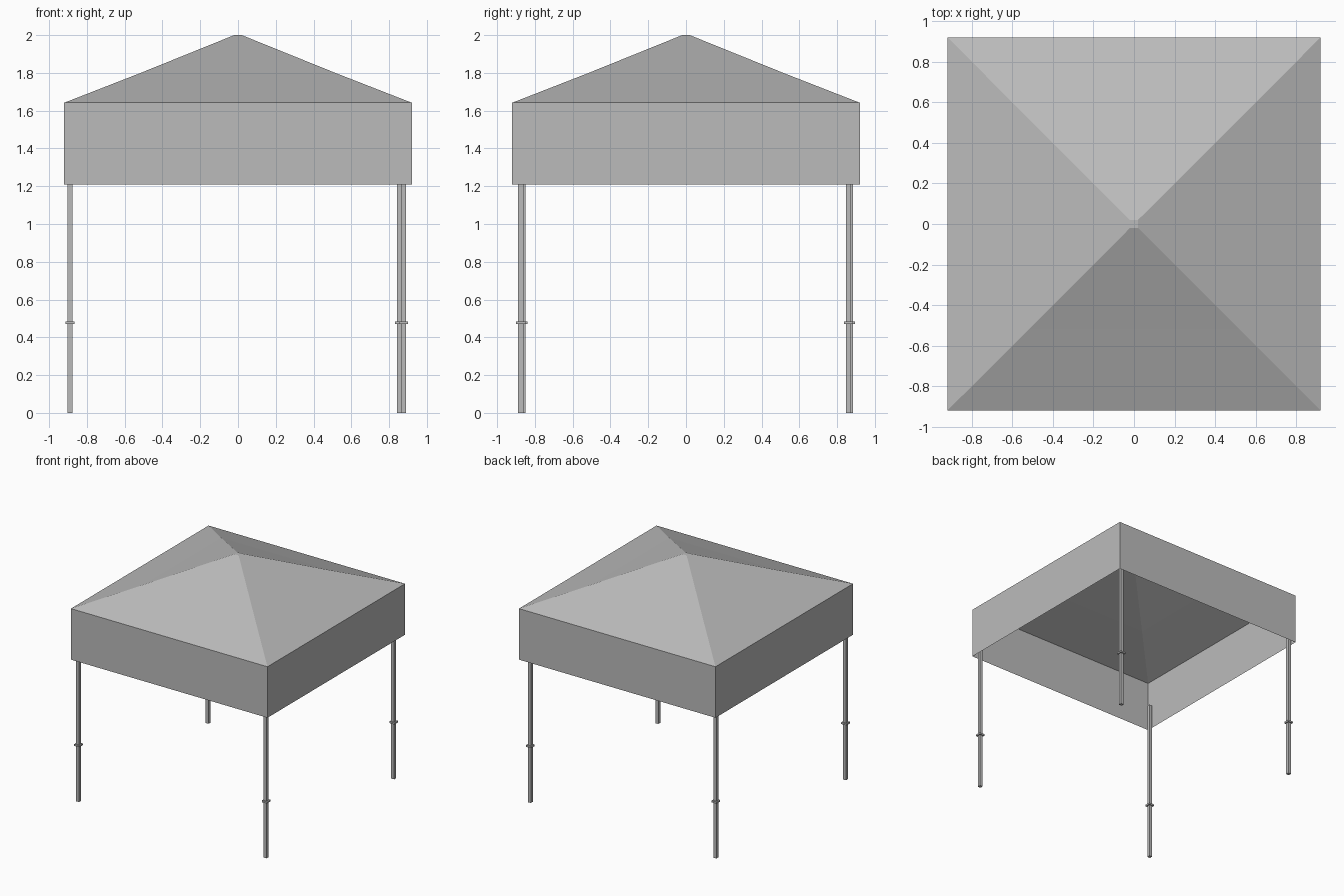
import bpy
import bmesh

cube = bpy.data.objects.get("Cube")
if cube:
    bpy.data.objects.remove(cube, do_unlink=True)

grey = bpy.data.materials.new("plain_grey")
grey.use_nodes = True
grey.diffuse_color = (0.5, 0.5, 0.5, 1)
grey.node_tree.nodes["Principled BSDF"].inputs["Base Color"].default_value = grey.diffuse_color


def add_object(name, bm):
    mesh = bpy.data.meshes.new(name)
    bm.to_mesh(mesh)
    bm.free()
    mesh.materials.append(grey)
    obj = bpy.data.objects.new(name, mesh)
    bpy.context.collection.objects.link(obj)
    return obj


def square_shell(name, rings, capped=False):
    """Open fabric shell lofted through square rings of (half width, height)."""
    bm = bmesh.new()
    corners = [(-1, -1), (1, -1), (1, 1), (-1, 1)]
    loops = [[bm.verts.new((x * r, y * r, z)) for x, y in corners] for r, z in rings]
    for low, high in zip(loops, loops[1:]):
        for i in range(4):
            j = (i + 1) % 4
            bm.faces.new((low[i], low[j], high[j], high[i]))
    if capped:
        bm.faces.new(loops[-1])
    return add_object(name, bm)


def box(bm, x, y, width, bottom, top):
    verts = bmesh.ops.create_cube(bm, size=1)["verts"]
    bmesh.ops.scale(bm, vec=(width, width, top - bottom), verts=verts)
    bmesh.ops.translate(bm, vec=(x, y, (top + bottom) / 2), verts=verts)


# Canopy fabric: hanging valance and a slightly sagging pyramid roof
EAVE = 1.642
square_shell("valance", [(0.92, 1.21), (0.92, EAVE)])
square_shell("roof", [(0.92, EAVE), (0.52, 1.798), (0.02, 2.0)], capped=True)

# Legs, each with a collar where the tube telescopes
legs = {
    "front_left": (0.876, -0.875),
    "front_right": (-0.889, -0.864),
    "back_left": (0.855, 0.861),
    "back_right": (-0.889, 0.870),
}
for place, (x, y) in legs.items():
    bm = bmesh.new()
    box(bm, x, y, 0.027, 0, 1.4)
    add_object(place + "_leg", bm)
    bm = bmesh.new()
    box(bm, x, y, 0.048, 0.47, 0.484)
    add_object(place + "_collar", bm)
